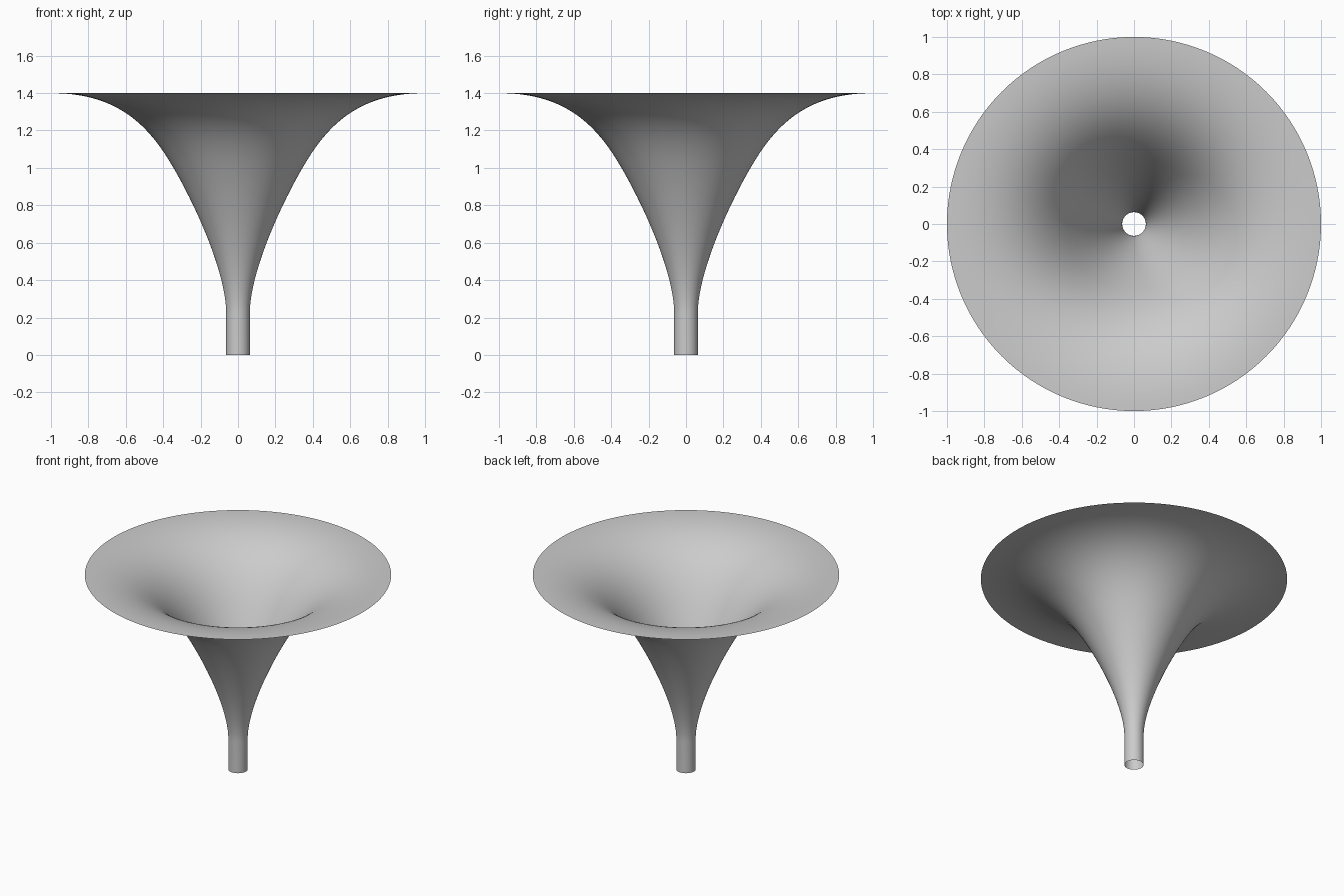
import bpy
import bmesh
import math
from mathutils import Vector
from mathutils.geometry import interpolate_bezier

old = bpy.data.objects.get("Cube")
if old:
    bpy.data.objects.remove(old, do_unlink=True)

SIDES = 128
STEPS = 28


def make_material(name, color):
    mat = bpy.data.materials.new(name)
    mat.use_nodes = True
    mat.diffuse_color = color
    mat.node_tree.nodes["Principled BSDF"].inputs["Base Color"].default_value = color
    return mat


def point(radius, height):
    return Vector((radius, 0, height))


# Profile: straight tube, then a trumpet flare ending in a level rim
tube = [point(0.063, 0), point(0.063, 0.22)]
throat = interpolate_bezier(point(0.063, 0.22), point(0.063, 0.44),
                            point(0.228, 0.8), point(0.345, 1.0), STEPS)
bell = interpolate_bezier(point(0.345, 1.0), point(0.48, 1.235),
                          point(0.65, 1.4), point(1, 1.4), STEPS)
profile = tube + list(throat[1:]) + list(bell[1:])

# Revolve the open profile into a thin horn
bm = bmesh.new()
verts = [bm.verts.new(p) for p in profile]
edges = [bm.edges.new(pair) for pair in zip(verts, verts[1:])]
bmesh.ops.spin(bm, geom=verts + edges, cent=(0, 0, 0), axis=(0, 0, 1),
               angle=math.tau, steps=SIDES, use_merge=True)
bmesh.ops.remove_doubles(bm, verts=bm.verts, dist=0.0001)
bmesh.ops.recalc_face_normals(bm, faces=bm.faces)
# Keep the normals on the upper, inner side of the bell
if sum(f.normal.z * f.calc_area() for f in bm.faces) < 0:
    bmesh.ops.reverse_faces(bm, faces=bm.faces)
for face in bm.faces:
    face.smooth = True

mesh = bpy.data.meshes.new("flared_horn")
bm.to_mesh(mesh)
bm.free()
mesh.materials.append(make_material("light grey", (0.6, 0.6, 0.6, 1)))
horn = bpy.data.objects.new("flared_horn", mesh)
bpy.context.collection.objects.link(horn)
